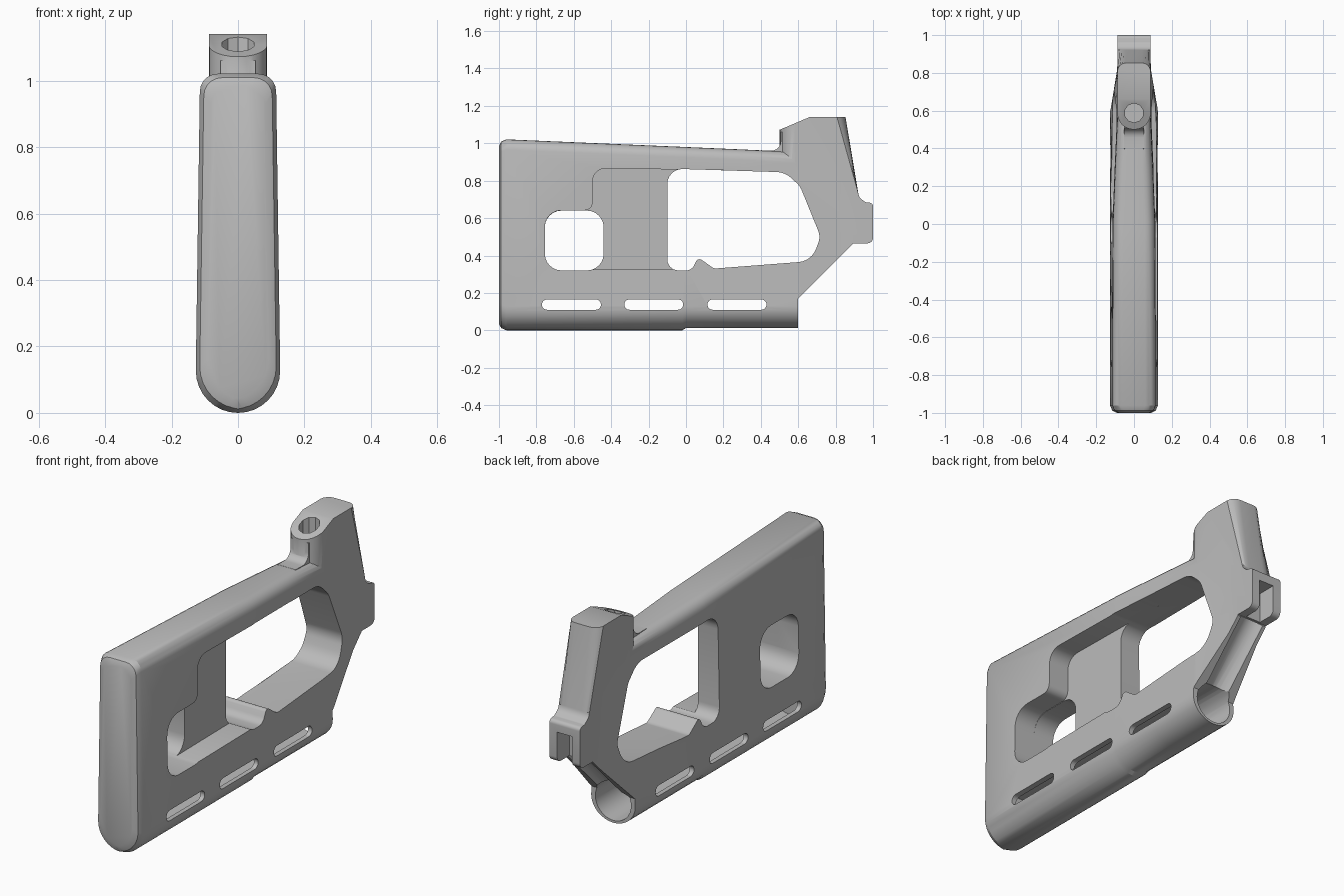
import bpy, bmesh, math
from mathutils import Vector, Matrix

if "Cube" in bpy.data.objects:
    bpy.data.objects.remove(bpy.data.objects["Cube"], do_unlink=True)

grey = bpy.data.materials.new("plain grey")
grey.use_nodes = True
grey.diffuse_color = (0.5, 0.5, 0.5, 1)
grey.node_tree.nodes["Principled BSDF"].inputs["Base Color"].default_value = grey.diffuse_color


def finish(name, bm):
    bmesh.ops.recalc_face_normals(bm, faces=bm.faces)
    mesh = bpy.data.meshes.new(name)
    bm.to_mesh(mesh)
    bm.free()
    ob = bpy.data.objects.new(name, mesh)
    bpy.context.collection.objects.link(ob)
    mesh.materials.append(grey)
    return ob


def rounded(corners, steps=6):
    """Outline from (u, v, radius) corners; each corner is a curved fillet."""
    out = []
    for i, (u, v, r) in enumerate(corners):
        p = Vector((u, v))
        if r == 0:
            out.append(p)
            continue
        a = Vector(corners[i - 1][:2]) - p
        b = Vector(corners[(i + 1) % len(corners)][:2]) - p
        half = a.angle(b) / 2
        d = min(r / math.tan(half), a.length * 0.49, b.length * 0.49)
        r = d * math.tan(half)
        c = p + (a.normalized() + b.normalized()).normalized() * (r / math.sin(half))
        s, e = p + a.normalized() * d - c, p + b.normalized() * d - c
        sweep = s.angle_signed(e)
        for k in range(steps + 1):
            out.append(c + Matrix.Rotation(-sweep * k / steps, 2) @ s)
    return out


def prism(name, corners, lo, hi, axis="x", bevel=None):
    """Extrude a side outline (y, z) along x, or a plan outline (x, y) along z."""
    bm = bmesh.new()
    place = (lambda p, t: (t, p.x, p.y)) if axis == "x" else (lambda p, t: (p.x, p.y, t))
    pts = rounded(corners)
    rings = [[bm.verts.new(place(p, t)) for p in pts] for t in (lo, hi)]
    bm.faces.new(rings[0])
    bm.faces.new(rings[1])
    n = len(pts)
    for i in range(n):
        j = (i + 1) % n
        bm.faces.new((rings[0][i], rings[0][j], rings[1][j], rings[1][i]))
    if bevel:
        edges = [e for e in bm.edges if abs(e.verts[0].co.x - e.verts[1].co.x) < 1e-5
                 and all(bevel(v.co) for v in e.verts)]
        bmesh.ops.bevel(bm, geom=edges, offset=0.045, segments=4, profile=0.5, affect="EDGES")
    return finish(name, bm)


def rod(name, start, end, radius, sides):
    start, end = Vector(start), Vector(end)
    axis = end - start
    turn = axis.to_track_quat("Z", "Y").to_matrix().to_4x4()
    bm = bmesh.new()
    bmesh.ops.create_cone(bm, cap_ends=True, segments=sides, radius1=radius, radius2=radius,
                          depth=axis.length, matrix=Matrix.Translation((start + end) / 2) @ turn)
    return finish(name, bm)


def combine(target, other, how):
    mod = target.modifiers.new(how, "BOOLEAN")
    mod.operation, mod.solver, mod.object = how, "EXACT", other
    bpy.context.view_layer.objects.active = target
    bpy.ops.object.modifier_apply(modifier=mod.name)
    bpy.data.objects.remove(other, do_unlink=True)


def section(y, low, high, top, bottom, shrink):
    """Cross-section: round belly, leaning sides, rounded top."""
    pts = []
    for k in range(17):
        a = math.pi * k / 16
        pts.append((-low * math.cos(a), 0.127 - (0.127 - bottom) * math.sin(a)))
    r = 0.055
    for side in (1, -1):
        for k in range(6):
            a = math.pi / 2 * (k / 5 if side == 1 else 1 - k / 5)
            pts.append((side * (high - r + r * math.cos(a)), top - r + r * math.sin(a)))
    fix = lambda v, c: v - math.copysign(min(shrink, abs(v - c)), v - c)
    return [Vector((fix(x, 0), y, fix(z, 0.5))) for x, z in pts]


# Lofted main body, with a softened front end
stations = [(-1.0, .127, .115, 1.02, 0, .035), (-.988, .127, .115, 1.021, 0, .012),
            (-.96, .127, .115, 1.021, 0, 0), (-.02, .127, .112, .981, 0, 0),
            (0.0, .127, .112, .98, .012, 0), (.3, .127, .1, .967, .012, 0),
            (.6, .127, .087, .953, .012, 0), (.82, .09, .087, .94, .012, 0),
            (1.0, .087, .086, .93, .012, 0)]
bm = bmesh.new()
rings = [[bm.verts.new(p) for p in section(*s)] for s in stations]
for a, b in zip(rings, rings[1:]):
    for i in range(len(a)):
        j = (i + 1) % len(a)
        bm.faces.new((a[i], a[j], b[j], b[i]))
bm.faces.new(rings[0])
bm.faces.new(rings[-1])
stock = finish("stock_body", bm)

# Trim the rear to its slanted underside
combine(stock, prism("rear_trim", [(-1.1, -.1, 0), (.6, -.1, 0), (.6, .17, 0), (.89, .46, 0),
                                   (.89, .8, 0), (.8, 1.2, 0), (-1.1, 1.2, 0)], -.3, .3), "INTERSECT")

# Rear tower with the square lug
tower = prism("tower", [(.5, .87, 0), (.5, 1.072, 0), (.66, 1.14, 0), (.853, 1.14, 0),
                        (.925, .71, .05), (.96, .685, .02), (1.0, .68, .02), (1.0, .465, .03),
                        (.82, .465, 0), (.72, .6, 0), (.6, .87, 0)], -.088, .088,
              bevel=lambda c: c.y > .8 and c.z > .72)
combine(tower, prism("tower_plan", [(-.0885, .5, .088), (.0885, .5, .088), (.0885, 1.1, 0),
                                    (-.0885, 1.1, 0)], .3, 1.3, "z"), "INTERSECT")
combine(stock, tower, "UNION")
combine(stock, prism("neck_fillet", [(.38, .94, 0), (.4, .963, 0), (.506, .96, .07), (.508, 1.06, 0),
                                     (.56, 1.06, 0), (.56, .92, 0)], -.052, .052), "UNION")

# Large grip opening with its small bump
combine(stock, prism("grip_opening", [(-.1, .865, .08), (.53, .845, .12), (.61, .77, .1),
                                      (.72, .5, .09), (.67, .37, .12), (.15, .33, .04),
                                      (.065, .39, .02), (.03, .32, .05), (-.1, .32, .06)],
                      -.3, .3), "DIFFERENCE")

# Square hole through the front, and the half-depth recess on the left
combine(stock, prism("front_hole", [(-.755, .32, .09), (-.44, .32, .09), (-.44, .64, .09),
                                    (-.755, .64, .09)], -.3, .3), "DIFFERENCE")
combine(stock, prism("left_recess", [(-.755, .322, .09), (.02, .33, 0), (.02, .5, 0), (.2, .5, 0),
                                     (.2, .856, 0), (-.5, .867, .07), (-.5, .642, .04),
                                     (-.755, .642, .09)], 0, .3), "DIFFERENCE")

# Lower tube bore and its three slots
combine(stock, rod("tube_bore", (0, -.85, .127), (0, .72, .127), .103, 32), "DIFFERENCE")
for y in (-.77, -.33, .115):
    combine(stock, prism("tube_slot", [(y, .11, .027), (y + .315, .11, .027), (y + .315, .165, .027),
                                       (y, .165, .027)], -.3, .3), "DIFFERENCE")

# Scooped underside, lug slot and screw hole
combine(stock, rod("under_scoop", (0, .56, .09), (0, .91, .44), .075, 24), "DIFFERENCE")
combine(stock, prism("lug_slot", [(.9, .4, 0), (1.1, .4, 0), (1.1, .625, 0), (.9, .625, 0)],
                     -.043, .043), "DIFFERENCE")
combine(stock, rod("screw_hole", (0, .588, .93), (0, .588, 1.3), .051, 10), "DIFFERENCE")

bpy.ops.object.select_all(action="DESELECT")
stock.select_set(True)
bpy.context.view_layer.objects.active = stock
bpy.ops.object.shade_smooth_by_angle(angle=math.radians(30))
